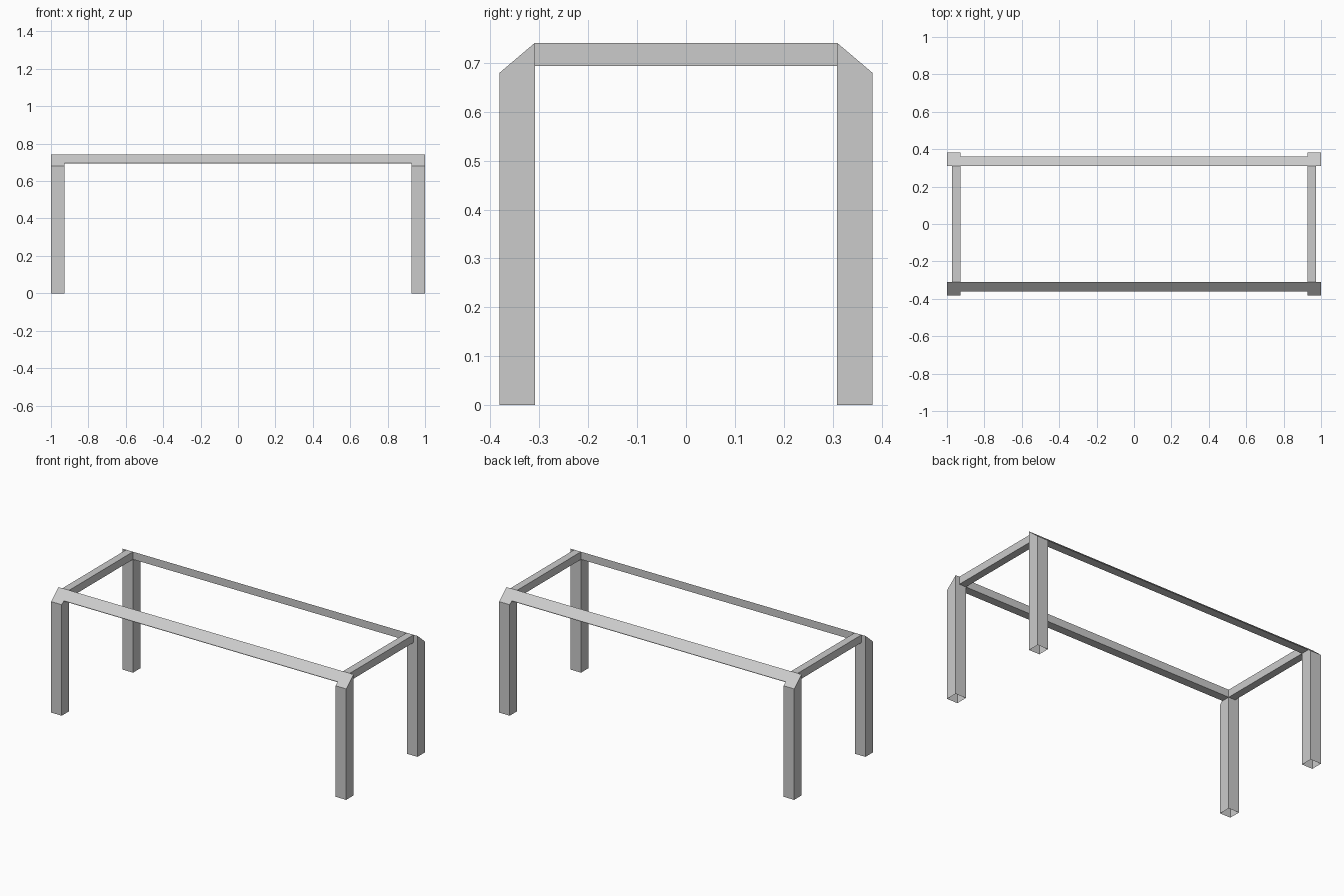
import bpy
import bmesh

if "Cube" in bpy.data.objects:
    bpy.data.objects.remove(bpy.data.objects["Cube"])

# Overall dimensions
X_IN, X_OUT = 0.928, 1.0        # leg extents along the length
Y_IN, Y_OUT = 0.309, 0.381      # leg extents along the width
Z_TOP, Z_LOW = 0.741, 0.68      # bevelled leg top, inner and outer edge
Z_RAIL = 0.694                  # underside of the rails
Y_RAIL = 0.361                  # outer edge of the long rails
X_RAIL = 0.974                  # outer face of the end rails
Z_LIP = Z_TOP - (Y_RAIL - Y_IN) * (Z_TOP - Z_LOW) / (Y_OUT - Y_IN)


def loft(name, start, end, cap_start=False, cap_end=False):
    """Join two matching loops of points with side faces and optional caps."""
    bm = bmesh.new()
    a = [bm.verts.new(p) for p in start]
    b = [bm.verts.new(p) for p in end]
    n = len(a)
    for i in range(n):
        j = (i + 1) % n
        bm.faces.new((a[i], a[j], b[j], b[i]))
    if cap_start:
        bm.faces.new(a[::-1])
    if cap_end:
        bm.faces.new(b)
    bmesh.ops.recalc_face_normals(bm, faces=bm.faces)
    mesh = bpy.data.meshes.new(name)
    bm.to_mesh(mesh)
    bm.free()
    obj = bpy.data.objects.new(name, mesh)
    bpy.context.collection.objects.link(obj)
    return obj


for sy, side in ((-1, "front"), (1, "back")):
    # Square tube legs, open at the foot, tops sloping outwards
    for sx, hand in ((-1, "left"), (1, "right")):
        plan = [(X_IN, Y_IN, Z_TOP), (X_OUT, Y_IN, Z_TOP),
                (X_OUT, Y_OUT, Z_LOW), (X_IN, Y_OUT, Z_LOW)]
        loft(f"{side}_{hand}_leg",
             [(sx * x, sy * y, 0) for x, y, z in plan],
             [(sx * x, sy * y, z) for x, y, z in plan], cap_end=True)

    # Long rail whose sloping face continues the slope of the leg tops
    section = [(Y_IN, Z_RAIL), (Y_RAIL, Z_RAIL), (Y_RAIL, Z_LIP), (Y_IN, Z_TOP)]
    loft(f"{side}_rail",
         [(-X_IN, sy * y, z) for y, z in section],
         [(X_IN, sy * y, z) for y, z in section], True, True)

# Rectangular end rails between front and back legs
for sx, hand in ((-1, "left"), (1, "right")):
    section = [(X_IN, Z_RAIL), (X_RAIL, Z_RAIL), (X_RAIL, Z_TOP), (X_IN, Z_TOP)]
    loft(f"{hand}_end_rail",
         [(sx * x, -Y_IN, z) for x, z in section],
         [(sx * x, Y_IN, z) for x, z in section], True, True)
